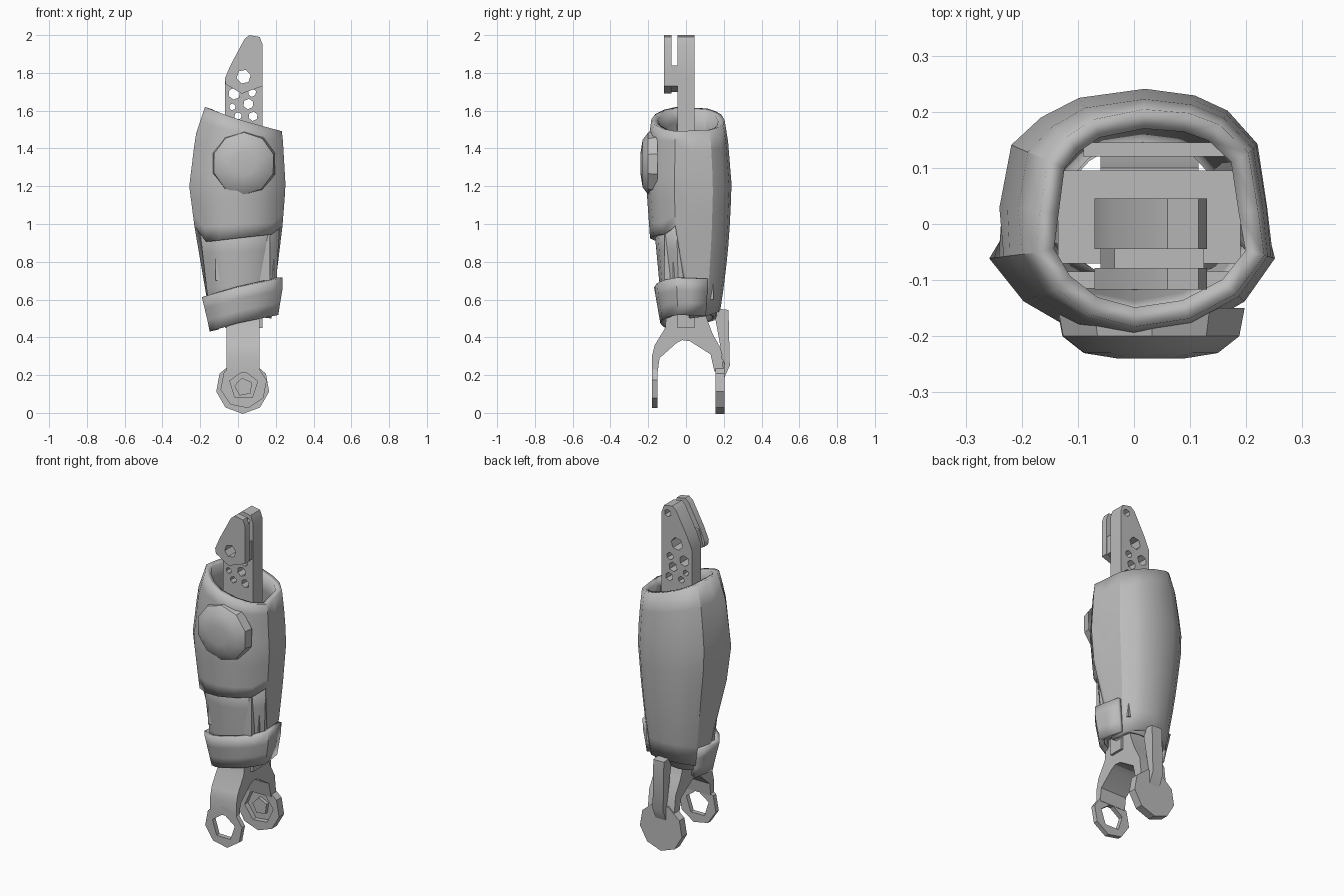
import bpy, bmesh
from math import pi, cos, sin, radians
from mathutils import Matrix

cube = bpy.data.objects.get("Cube")
if cube:
    bpy.data.objects.remove(cube, do_unlink=True)

grey = bpy.data.materials.new("plain grey")
grey.use_nodes = True
grey.diffuse_color = (0.5, 0.5, 0.5, 1)
grey.node_tree.nodes["Principled BSDF"].inputs["Base Color"].default_value = (0.5, 0.5, 0.5, 1)


def finish(name, mesh, angle=30):
    obj = bpy.data.objects.new(name, mesh)
    bpy.context.collection.objects.link(obj)
    mesh.materials.clear()
    mesh.materials.append(grey)
    bpy.ops.object.select_all(action='DESELECT')
    obj.select_set(True)
    bpy.context.view_layer.objects.active = obj
    bpy.ops.object.shade_smooth_by_angle(angle=radians(angle))
    return obj


def ngon(cx, cz, r, n, turn=0.0):
    return [(cx + r * cos(turn + 2 * pi * i / n), cz + r * sin(turn + 2 * pi * i / n)) for i in range(n)]


# Flat outline with holes, given thickness along y (outline in x, z) or x (outline in y, z)
def plate(name, outline, lo, hi, holes=(), axis='y'):
    curve = bpy.data.curves.new(name, 'CURVE')
    curve.dimensions = '2D'
    curve.fill_mode = 'BOTH'
    curve.extrude = (hi - lo) / 2
    for loop in [outline, *holes]:
        spline = curve.splines.new('POLY')
        spline.points.add(len(loop) - 1)
        for point, (u, v) in zip(spline.points, loop):
            point.co = (u, v, 0, 1)
        spline.use_cyclic_u = True
    temp = bpy.data.objects.new("temp", curve)
    bpy.context.collection.objects.link(temp)
    bpy.context.view_layer.update()
    mesh = bpy.data.meshes.new_from_object(temp.evaluated_get(bpy.context.evaluated_depsgraph_get()))
    bpy.data.objects.remove(temp)
    mid = (lo + hi) / 2
    if axis == 'y':
        matrix = Matrix.Translation((0, mid, 0)) @ Matrix.Rotation(pi / 2, 4, 'X')
    else:
        matrix = Matrix.Translation((mid, 0, 0)) @ Matrix(((0, 0, 1, 0), (1, 0, 0, 0), (0, 1, 0, 0), (0, 0, 0, 1)))
    mesh.transform(matrix)
    bm = bmesh.new()
    bm.from_mesh(mesh)
    bmesh.ops.remove_doubles(bm, verts=bm.verts, dist=0.0005)
    bmesh.ops.recalc_face_normals(bm, faces=bm.faces)
    bm.to_mesh(mesh)
    bm.free()
    return finish(name, mesh)


def box(name, x0, x1, y0, y1, z0, z1):
    return plate(name, [(x0, z0), (x1, z0), (x1, z1), (x0, z1)], y0, y1)


# Arm cross-section, starting at the right rear and running round the front to the left rear
section = [(0.225, 0.145), (0.243, 0.03), (0.255, -0.06), (0.2, -0.135), (0.11, -0.185), (0, -0.205),
           (-0.11, -0.185), (-0.2, -0.135), (-0.26, -0.06), (-0.247, 0.03), (-0.225, 0.145),
           (-0.17, 0.195), (-0.1, 0.23), (0.02, 0.245), (0.11, 0.232), (0.17, 0.205)]

# Height, left extent, right extent, front extent, back extent
armour = [(0.4, 0.14, 0.17, 0.12, 0.165), (0.5, 0.155, 0.185, 0.13, 0.175), (0.7, 0.19, 0.21, 0.16, 0.205),
          (0.92, 0.222, 0.23, 0.19, 0.228), (1.2, 0.258, 0.252, 0.21, 0.242),
          (1.47, 0.225, 0.236, 0.195, 0.22), (1.65, 0.165, 0.205, 0.17, 0.185)]
sleeve = [(0.4, 0.13, 0.16, 0.115, 0.15), (0.7, 0.172, 0.205, 0.142, 0.185), (1.05, 0.21, 0.222, 0.175, 0.21)]
cuff = [(0.44, 0.15, 0.2, 0.13, 0.17), (0.67, 0.205, 0.238, 0.17, 0.195), (0.74, 0.205, 0.235, 0.17, 0.195)]


def extents(profile, z):
    for a, b in zip(profile, profile[1:]):
        if z <= b[0]:
            t = max(0, (z - a[0]) / (b[0] - a[0]))
            return [p + (q - p) * t for p, q in zip(a[1:], b[1:])]
    return profile[-1][1:]


# Shell through the section, with its lower and upper edges given as rules of position
def shell(name, profile, bottom, top, points, closed, steps, thickness):
    bm = bmesh.new()
    rings = []
    for i in range(steps + 1):
        ring = []
        for x, y in points:
            z = bottom(x, y) + (top(x, y) - bottom(x, y)) * i / steps
            left, right, front, back = extents(profile, z)
            ring.append(bm.verts.new((x * (left / 0.26 if x < 0 else right / 0.255),
                                      y * (front / 0.205 if y < 0 else back / 0.245), z)))
        rings.append(ring)
    n = len(points)
    for a, b in zip(rings, rings[1:]):
        for i in range(n if closed else n - 1):
            j = (i + 1) % n
            bm.faces.new((a[j], a[i], b[i], b[j]))
    mesh = bpy.data.meshes.new(name)
    bm.to_mesh(mesh)
    bm.free()
    obj = finish(name, mesh, 32)
    wall = obj.modifiers.new("wall", 'SOLIDIFY')
    wall.thickness = thickness
    wall.offset = -1
    return obj


def armour_bottom(x, y):
    if y < -0.1:
        return 0.925 + 0.1 * x
    if y < 0:
        return 0.99
    return 0.5 + 0.25 * max(0, y - 0.1)


# Forearm armour
shell("forearm_armour", armour, armour_bottom, lambda x, y: 1.555 - 0.25 * x, section, True, 9, 0.035)
shell("lower_sleeve", sleeve, lambda x, y: 0.5 + 0.1 * x, lambda x, y: 1.03, section, True, 3, 0.02)
shell("wrist_cuff", cuff, lambda x, y: 0.475 + 0.17 * x, lambda x, y: 0.665 + 0.2 * x, section[:11], False, 3, 0.03)

# Round cap on the front of the armour
bm = bmesh.new()
loops = []
for radius, depth in [(0.175, -0.15), (0.165, -0.2), (0.125, -0.23), (0.06, -0.24)]:
    loops.append([bm.verts.new((u, depth, v)) for u, v in ngon(0.03, 1.32, radius, 10, 0.3)])
for a, b in zip(loops, loops[1:]):
    for i in range(10):
        j = (i + 1) % 10
        bm.faces.new((a[i], a[j], b[j], b[i]))
bm.faces.new(loops[-1])
bmesh.ops.recalc_face_normals(bm, faces=bm.faces)
mesh = bpy.data.meshes.new("front_cap")
bm.to_mesh(mesh)
bm.free()
finish("front_cap", mesh, 35)

# Inner mechanism
box("inner_housing", -0.135, 0.19, -0.07, 0.095, 0.62, 1.3)
box("inner_rear_plate", -0.09, 0.16, 0.12, 0.145, 0.6, 1.25)
box("inner_front_plate", -0.12, 0.17, -0.115, -0.085, 0.7, 1.2)

# Elbow bar with lightening holes
big_hole = ngon(0.03, 1.78, 0.038, 6, 0.2)
bar_holes = [ngon(x, z, r, 6, 0.4) for x, z, r in
             [(-0.02, 1.69, 0.032), (0.075, 1.695, 0.022), (-0.03, 1.62, 0.018), (0.055, 1.635, 0.028),
              (0, 1.572, 0.02), (0.08, 1.57, 0.025), (0.09, 1.95, 0.022)]]
tip = [(0.13, 1.78), (0.13, 1.95), (0.115, 1.99), (0.06, 2.0), (0.035, 1.98), (-0.04, 1.84), (-0.07, 1.77)]
plate("elbow_bar", [(-0.07, 0.45), (0.13, 0.45)] + tip, -0.045, 0.045, [big_hole] + bar_holes)
plate("elbow_front_plate", [(-0.065, 1.74), (0.02, 1.69), (0.13, 1.73)] + tip, -0.117, -0.078, [big_hole])
plate("elbow_bridge", [(-0.06, 1.74), (0.02, 1.7), (0.125, 1.73), (0.125, 1.84), (-0.035, 1.84)],
      -0.08, -0.04, [big_hole])

# Wrist yoke: an arch with two legs
yoke = [(-0.1, 0.56), (-0.11, 0.45), (-0.165, 0.36), (-0.18, 0.3), (-0.18, 0.215), (-0.15, 0.215),
        (-0.14, 0.29), (-0.05, 0.37), (-0.02, 0.385), (0.02, 0.38), (0.13, 0.31), (0.15, 0.22),
        (0.2, 0.22), (0.185, 0.34), (0.14, 0.42), (0.11, 0.5), (0.1, 0.56)]
plate("wrist_yoke", yoke, -0.06, 0.115, axis='x')
plate("rear_strut", [(0.155, 0.5), (0.18, 0.55), (0.225, 0.545), (0.232, 0.25), (0.2, 0.18), (0.195, 0.28)],
      -0.01, 0.06, axis='x')

# Wrist eyes: open ring at the front, backed dish at the rear
plate("front_eye", ngon(0.03, 0.148, 0.125, 8, 0.2), -0.18, -0.152, [ngon(0.03, 0.145, 0.078, 5, 0.3)])
rim = ngon(0.025, 0.137, 0.142, 9, pi / 2 + pi / 9)
plate("rear_eye", rim, 0.155, 0.188, [ngon(0.03, 0.137, 0.095, 6, 0.1)])
plate("rear_eye_back", rim, 0.186, 0.203)
plate("rear_eye_hub", ngon(0.03, 0.137, 0.05, 5, 0.5), 0.165, 0.19)
